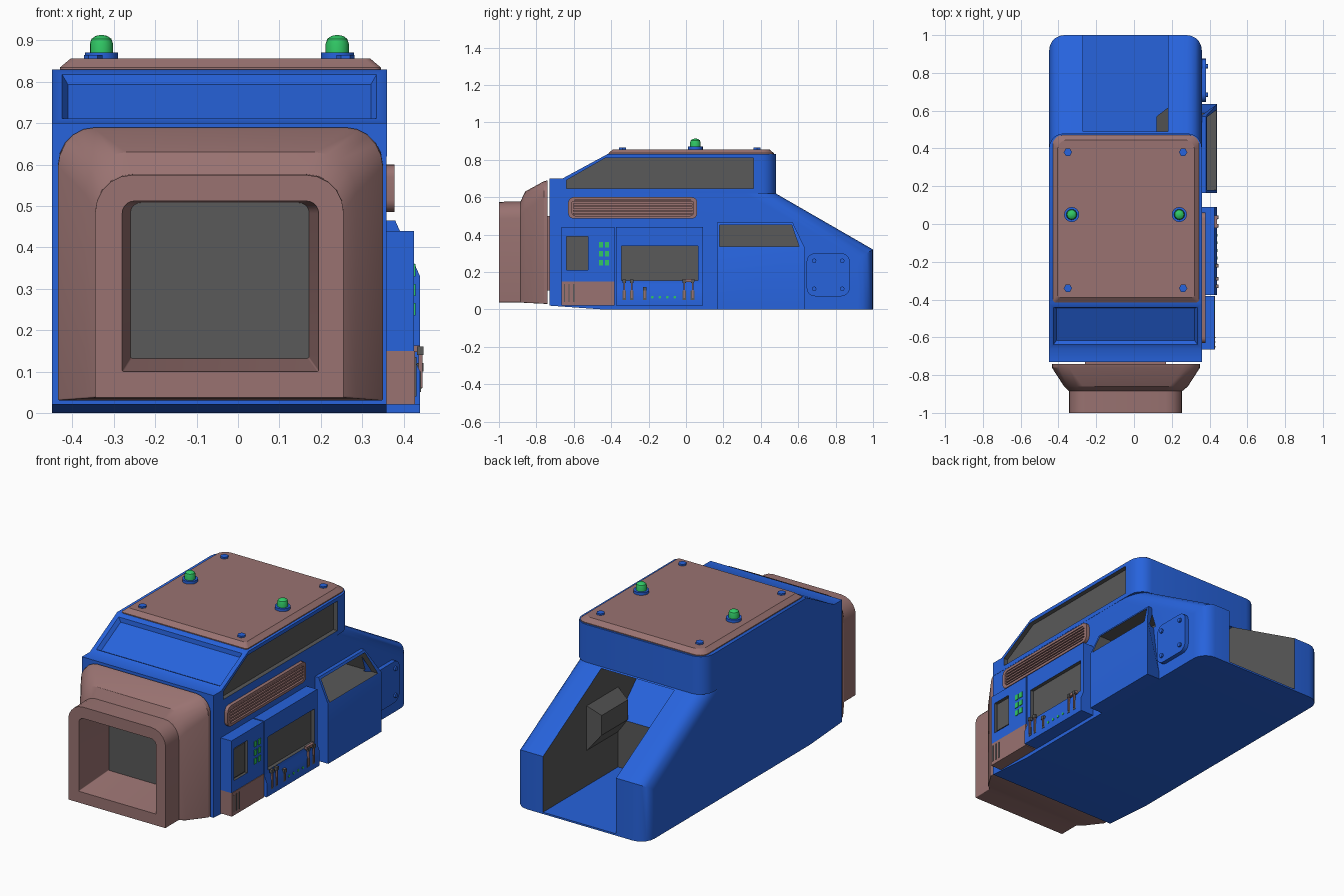
import bpy, bmesh, math
from mathutils import Vector

if "Cube" in bpy.data.objects:
    bpy.data.objects.remove(bpy.data.objects["Cube"])


def make_mat(name, c):
    m = bpy.data.materials.new(name)
    m.diffuse_color = (*c, 1)
    m.use_nodes = True
    m.node_tree.nodes["Principled BSDF"].inputs["Base Color"].default_value = m.diffuse_color
    return m


BLUE = make_mat("blue", (0.02, 0.125, 0.72))
BROWN = make_mat("brown", (0.32, 0.17, 0.165))
GREEN = make_mat("green", (0.03, 0.58, 0.13))
GREY = make_mat("dark_grey", (0.1, 0.1, 0.1))


def finish(name, bm, *mats):
    bmesh.ops.recalc_face_normals(bm, faces=bm.faces)
    me = bpy.data.meshes.new(name)
    bm.to_mesh(me)
    bm.free()
    ob = bpy.data.objects.new(name, me)
    bpy.context.collection.objects.link(ob)
    for m in mats:
        me.materials.append(m)
    return ob


def place(axis, t, p):
    return {'x': (t, p[0], p[1]), 'y': (p[0], t, p[1]), 'z': (p[0], p[1], t)}[axis]


def loft_bm(rings):
    bm = bmesh.new()
    vs = [[bm.verts.new(p) for p in r] for r in rings]
    n = len(vs[0])
    for a, b in zip(vs, vs[1:]):
        for i in range(n):
            bm.faces.new((a[i], a[(i + 1) % n], b[(i + 1) % n], b[i]))
    bm.faces.new(vs[0])
    bm.faces.new(vs[-1])
    bmesh.ops.recalc_face_normals(bm, faces=bm.faces)
    return bm


def prism_bm(axis, pts, a, b):
    return loft_bm([[place(axis, t, p) for p in pts] for t in (a, b)])


def prism(name, axis, pts, a, b, mat):
    return finish(name, prism_bm(axis, pts, a, b), mat)


def rect(u0, u1, v0, v1):
    return [(u0, v0), (u1, v0), (u1, v1), (u0, v1)]


def round_rect(u0, u1, v0, v1, rt, rb=None, n=5):
    rb = rt if rb is None else rb
    out = []
    for cu, cv, r, a0 in ((u1, v1, rt, 0), (u0, v1, rt, 90), (u0, v0, rb, 180), (u1, v0, rb, 270)):
        su, sv = (-1 if cu == u1 else 1), (-1 if cv == v1 else 1)
        for i in range(n + 1):
            a = math.radians(a0 + 90 * i / n)
            out.append((cu + su * r + r * math.cos(a), cv + sv * r + r * math.sin(a)))
    return out


def bevel(bm, test, w, seg=5):
    es = [e for e in bm.edges if test(*[v.co for v in e.verts])]
    bmesh.ops.bevel(bm, geom=es, offset=w, segments=seg, profile=0.5, affect='EDGES')


def boolean(ob, tool, op='DIFFERENCE', remove=True):
    m = ob.modifiers.new("bool", 'BOOLEAN')
    m.operation, m.object, m.solver = op, tool, 'EXACT'
    m.material_mode = 'TRANSFER'
    bpy.context.view_layer.objects.active = ob
    bpy.ops.object.modifier_apply(modifier=m.name)
    if remove:
        bpy.data.objects.remove(tool)


def cylinder(name, x, y, z0, z1, r, mat, n=16):
    c = [(x + r * math.cos(2 * math.pi * i / n), y + r * math.sin(2 * math.pi * i / n)) for i in range(n)]
    return prism(name, 'z', c, z0, z1, mat)


L, R = -0.45, 0.36

# Lower hull with the rear slope
bm = prism_bm('x', [(-.73, .02), (-.45, 0), (1, 0), (1, .32), (.445, .64), (-.73, .64)], L + .001, R - .001)
bevel(bm, lambda a, b: abs(a.x - b.x) < .01 and min(a.y, b.y) > .4 and max(a.y, b.y) > .9
      and min(a.z, b.z) < .35 and max(a.z, b.z) > .3, .08)
body = finish("hull", bm, BLUE)

# Upper cab with the inset sloped front
bm = prism_bm('x', [(-.73, .62), (.48, .62), (.48, .83), (-.42, .83), (-.66, .70), (-.73, .70)], L, R)
bevel(bm, lambda a, b: abs(a.x - b.x) < .01 and min(a.y, b.y) > .47, .08)
slope = [f for f in bm.faces if f.normal.y < -.3 and f.normal.z > .5]
bmesh.ops.inset_region(bm, faces=slope, thickness=.035, depth=0)
bmesh.ops.inset_region(bm, faces=slope, thickness=.02, depth=-.02)
boolean(body, finish("cab", bm, BLUE), 'UNION')

# Rear channel with grey walls, blue floor and ramp
tool = finish("channel_cutter", prism_bm('x', [(1.1, .01), (.34, .01), (.34, .28), (.1, .52), (.1, .61),
              (.49, .615), (1.1, .615)], -.27, .18), BLUE, GREY)
for f in tool.data.polygons:
    if abs(f.normal.x) > .9 or (f.normal.y < -.9 and f.center.z < .3):
        f.material_index = 1
boolean(body, tool)

# Side window recess
boolean(body, prism("window_cutter", 'x', [(-.64, .645), (.36, .645), (.36, .81), (-.43, .81), (-.64, .69)],
                    R - .025, R + .1, GREY))

# Side scoop with duct opening
bm = prism_bm('y', [(R - .01, 0), (.44, 0), (.44, .33), (.38, .465), (R - .01, .465)], .165, .635)
for v in bm.verts:
    if v.co.y > .5 and v.co.z > .4:
        v.co.y = .57
scoop = finish("side_scoop", bm, BLUE)
duct = prism("duct_cutter", 'x', [(.18, .335), (.605, .335), (.565, .452), (.18, .452)], .24, .6, GREY)
boolean(scoop, duct, remove=False)
boolean(body, duct)

# Duct end poking into the channel
prism_rings = [[(.185, *p) for p in rect(.34, .62, .2, .46)], [(.12, *p) for p in rect(.34, .57, .29, .40)]]
finish("inner_duct", loft_bm(prism_rings), GREY)

# Front hood
secs = [(-.74, L + .015, R - .01, .03, .69, .09), (-.76, L + .015, R - .01, .03, .685, .09),
        (-.86, -.37, .285, .035, .63, .1), (-.885, -.345, .255, .037, .577, .09),
        (-1, -.345, .255, .037, .575, .09), (-1, -.28, .195, .10, .512, .03),
        (-.765, -.26, .172, .132, .508, .025)]
hood = finish("front_hood", loft_bm([[place('y', s[0], p) for p in round_rect(*s[1:], .004)] for s in secs]),
              BROWN, GREY)
hood.data.polygons[len(hood.data.polygons) - 1].material_index = 1
prism("hood_neck", 'y', rect(-.26, .17, .1, .5), -.75, -.72, BROWN)

# Roof plate, bolts and beacons
finish("roof_plate", loft_bm([[(*p, z) for p in round_rect(L + .02 + d, R - .015 - d, -.415 + d, .47 - d, .05, .015)]
                              for z, d in ((.82, 0), (.835, 0), (.856, .025))]), BROWN)
for x in (-.35, .26):
    for y in (-.34, .38):
        cylinder("roof_bolt", x, y, .85, .865, .022, BLUE, 6)
for x in (-.33, .24):
    cylinder("beacon_base", x, .05, .85, .871, .04, BLUE)
    prof = [(.028, .865), (.028, .892), (.024, .904), (.014, .911), (.004, .913)]
    finish("beacon", loft_bm([[(x + r * math.cos(k * math.pi / 8), .05 + r * math.sin(k * math.pi / 8), z)
                               for k in range(16)] for r, z in prof]), GREEN)

# Side vent with slats
vent = prism("vent_frame", 'x', round_rect(-.63, .06, .485, .60, .03), R - .01, .378, BROWN)
boolean(vent, prism("vent_cutter", 'x', round_rect(-.61, .04, .5, .585, .02), .364, .4, BROWN))
for i in range(5):
    z = .507 + i * .0165
    prism("vent_slat", 'x', rect(-.605, .035, z, z + .009), .36, .375, BROWN)

# Control box with screen, buttons and brown base
box = prism("control_box", 'x', rect(-.665, -.382, .15, .44), R - .01, .425, BLUE)
boolean(box, prism("cutter", 'x', rect(-.64, -.525, .21, .39), .41, .5, GREY))
prism("control_screen", 'x', rect(-.63, -.535, .22, .38), .40, .418, GREY)
prism("control_base", 'x', rect(-.665, -.382, .02, .15), R - .01, .428, BROWN)
for y in (-.65, -.625, -.6):
    prism("base_rib", 'x', rect(y - .003, y + .003, .04, .135), .42, .431, GREY)
for y in (-.455, -.422):
    for z in (.25, .297, .345):
        prism("button", 'x', rect(y - .011, y + .011, z - .015, z + .015), .42, .429, GREEN)

# Console with screen, levers and lamps
con = prism("console", 'y', [(R - .01, .02), (.44, .02), (.44, .10), (.425, .135), (.425, .44), (R - .01, .44)],
            -.375, .09, BLUE)
boolean(con, prism("cutter", 'x', rect(-.345, .065, .155, .34), .405, .5, GREY))
for y in (-.33, -.29, -.22, -.01, .035):
    h = .12 if y == -.22 else .16
    prism("lever_slot", 'x', rect(y - .01, y + .01, .05, .10), .43, .442, GREY)
    prism("lever", 'x', rect(y - .004, y + .004, .06, h), .436, .446, BROWN)
    prism("lever_knob", 'x', rect(y - .009, y + .009, h - .02, h), .432, .448, GREY)
prism("lever_bar", 'x', rect(-.02, .045, .147, .163), .424, .44, BROWN)
for y in (-.18, -.14, -.10, -.06):
    prism("lamp", 'x', round_rect(y - .007, y + .007, .058, .072, .006, n=2), .43, .443, GREEN)

# Rear access hatch with screws
prism("access_hatch", 'x', round_rect(.645, .875, .07, .30, .045), R - .02, .382, BLUE)
for y in (.685, .835):
    for z in (.11, .26):
        prism("hatch_screw", 'x', round_rect(y - .012, y + .012, z - .012, z + .012, .011, n=2), .37, .392, BLUE)

for ob in bpy.data.objects:
    ob.select_set(True)
    bpy.context.view_layer.objects.active = ob
bpy.ops.object.shade_smooth_by_angle(angle=math.radians(30))
